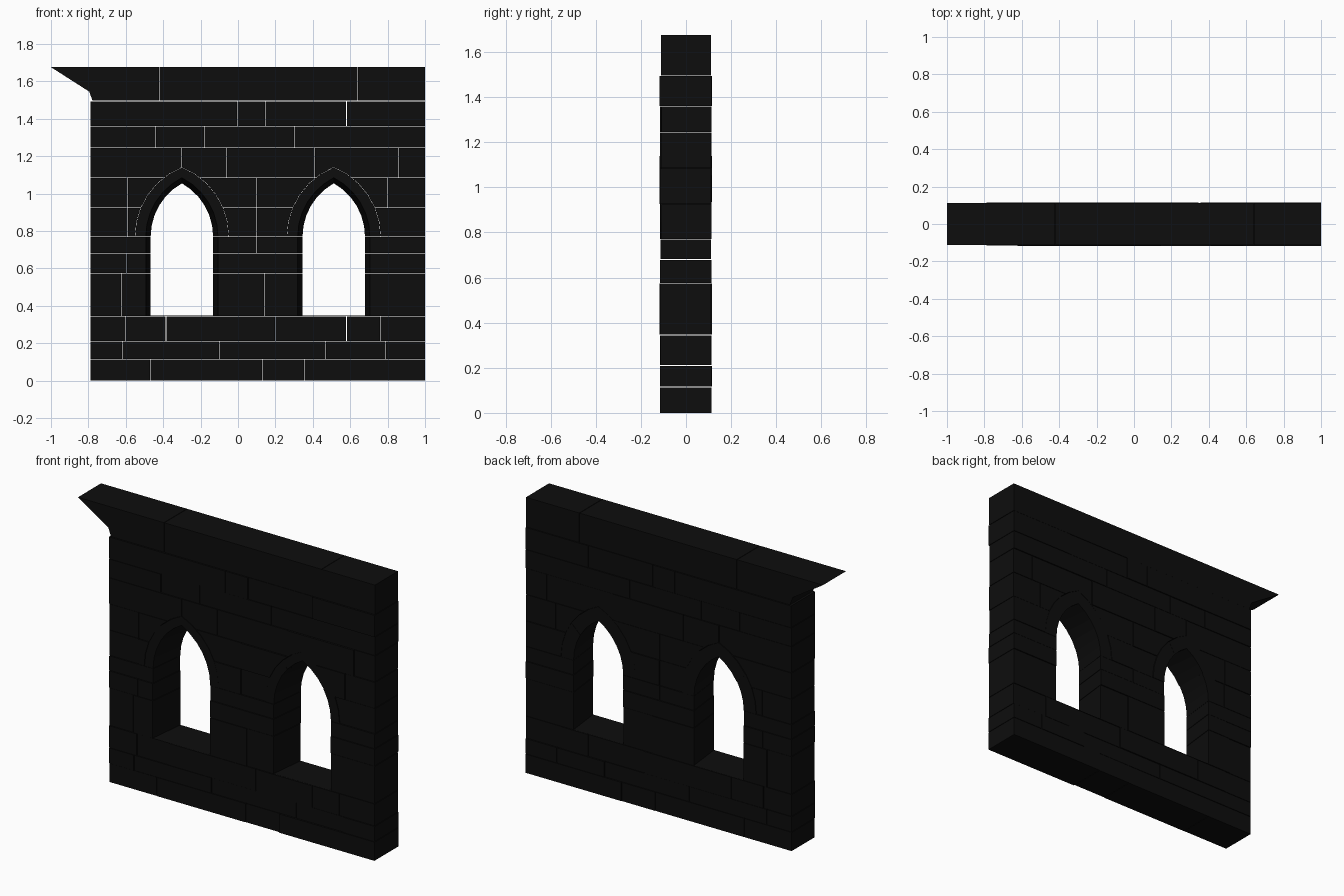
import bpy, bmesh, math, random

if "Cube" in bpy.data.objects:
    bpy.data.objects.remove(bpy.data.objects["Cube"])

random.seed(4)
GAP = 0.0015                      # half of the joint between stones
WINDOWS = (-0.30, 0.512)
SILL, SPRING = 0.347, 0.77

stone = bpy.data.materials.new("dark_stone")
stone.diffuse_color = (0.004, 0.004, 0.004, 1)
stone.use_nodes = True
stone.node_tree.nodes["Principled BSDF"].inputs["Base Color"].default_value = stone.diffuse_color


def add_prism(bm, front, back, y0, y1):
    """Solid between matching outlines on two y planes."""
    a = [bm.verts.new((x, y0, z)) for x, z in front]
    b = [bm.verts.new((x, y1, z)) for x, z in back]
    n = len(a)
    bm.faces.new(a)
    bm.faces.new(b[::-1])
    for i in range(n):
        j = (i + 1) % n
        bm.faces.new((a[i], b[i], b[j], a[j]))


def finish(bm, name):
    bmesh.ops.recalc_face_normals(bm, faces=bm.faces)
    me = bpy.data.meshes.new(name)
    bm.to_mesh(me)
    bm.free()
    me.materials.append(stone)
    ob = bpy.data.objects.new(name, me)
    bpy.context.collection.objects.link(ob)
    return ob


def arc(w, spring, apex, n=6):
    """Right half of a pointed arch, springing to apex."""
    h = apex - spring
    r = (w * w + h * h) / (2 * w)
    end = math.asin(h / r)
    return [(w - r + r * math.cos(end * i / n), spring + r * math.sin(end * i / n))
            for i in range(n + 1)]


def arch_outline(cx, w, spring, apex, bottom):
    half = [(w, bottom)] + arc(w, spring, apex)
    left = [(-x, z) for x, z in half[-2::-1]]
    return [(cx + x, z) for x, z in half + left]


FRONT, BACK, RING = (0.193, SPRING, 1.085), (0.167, SPRING, 1.055), (0.25, SPRING, 1.14)

# Cutters: splayed opening and the seat of the arch ring
cutters = []
for k, cx in enumerate(WINDOWS):
    def splay(y):
        t = (y + 0.115) / 0.23
        return [f + (b - f) * t for f, b in zip(FRONT, BACK)]
    f, b = splay(-0.2), splay(0.2)
    bm = bmesh.new()
    add_prism(bm, arch_outline(cx, *f, SILL), arch_outline(cx, *b, SILL), -0.2, 0.2)
    cutters.append(finish(bm, f"opening_cutter_{k}"))
    bm = bmesh.new()
    ring = arch_outline(cx, RING[0] + GAP, RING[1], RING[2] + GAP, SPRING - 0.0005)
    add_prism(bm, ring, ring, -0.2, 0.2)
    cutters.append(finish(bm, f"arch_cutter_{k}"))
for c in cutters:
    c.hide_render = True
    c.hide_viewport = True
    c.display_type = 'WIRE'

# Stone courses: bottom, top, vertical joints
courses = [
    (0.0, 0.115, (-0.47, 0.13, 0.355)),
    (0.115, 0.21, (-0.62, -0.1, 0.47, 0.79)),
    (0.21, 0.345, (-0.6, -0.385, 0.2, 0.58, 0.76)),
    (0.345, 0.575, (-0.625, 0.14)),
    (0.575, 0.68, (-0.595,)),
    (0.68, 0.77, (0.1,)),
    (0.77, 0.925, (-0.59, 0.1)),
    (0.925, 1.085, (-0.59, 0.1, 0.8)),
    (1.085, 1.245, (-0.3, -0.06, 0.41, 0.86)),
    (1.245, 1.36, (-0.44, -0.18, 0.3)),
    (1.36, 1.495, (-0.005, 0.145, 0.58)),
    (1.495, 1.676, (-0.42, 0.64)),
]
for i, (z0, z1, joints) in enumerate(courses):
    bm = bmesh.new()
    xs = (-0.788,) + joints + (1.0,)
    top = i == len(courses) - 1
    lo = z0 + (GAP if i else 0)
    hi = z1 - (0 if top else GAP)
    for j in range(len(xs) - 1):
        l = xs[j] + (GAP if j else 0)
        r = xs[j + 1] - (GAP if j < len(xs) - 2 else 0)
        if top and j == 0:        # overhanging corner stone
            pts = [(-0.778, lo), (r, lo), (r, hi), (-1.0, hi), (-0.795, 1.545)]
        else:
            pts = [(l, lo), (r, lo), (r, hi), (l, hi)]
        d0, d1 = (0.111, 0.111) if top else (random.uniform(0.109, 0.117),
                                             random.uniform(0.109, 0.115))
        add_prism(bm, pts, pts, -d0, d1)
    ob = finish(bm, f"stone_course_{i + 1}")
    for c in cutters:
        m = ob.modifiers.new("window", 'BOOLEAN')
        m.object = c
        m.operation = 'DIFFERENCE'
        m.solver = 'EXACT'

# Arch stones: two on each side of every window
fi, bi, ro = arc(*FRONT), arc(*BACK), arc(*RING)
for k, cx in enumerate(WINDOWS):
    bm = bmesh.new()
    for side in (-1, 1):
        split = 3 if side * (1 - 2 * k) < 0 else 4
        for a, b in ((0, split), (split, 6)):
            place = lambda inner: [(cx + side * x, z) for x, z in
                                   inner[a:b + 1] + ro[a:b + 1][::-1]]
            d = random.uniform(0.110, 0.117)
            add_prism(bm, place(fi), place(bi), -d, d - 0.001)
    finish(bm, f"window_arch_{k + 1}")
